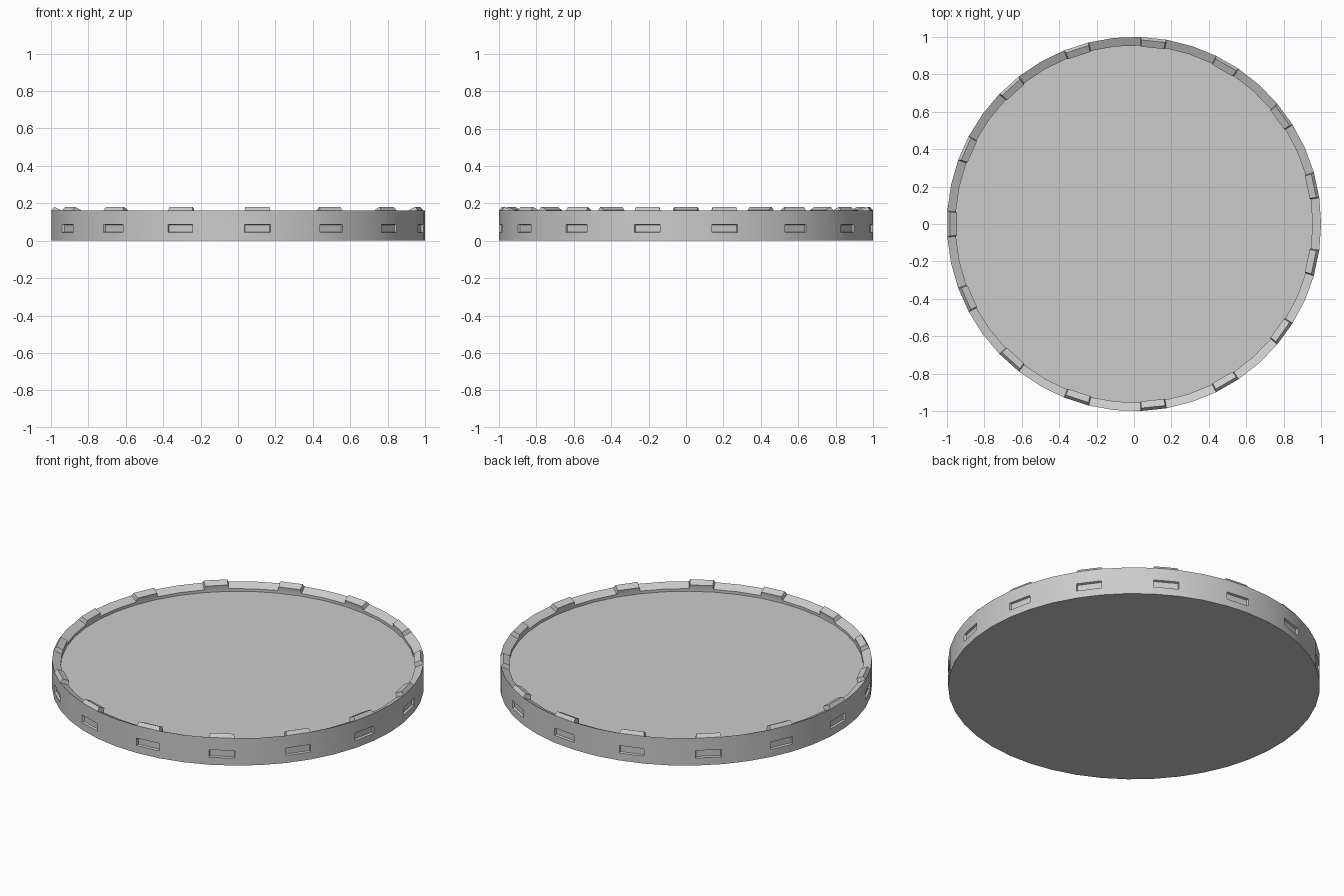
import bpy, bmesh, math

if "Cube" in bpy.data.objects:
    bpy.data.objects.remove(bpy.data.objects["Cube"])

SIDES = 45  # every third side carries a slot and a raised tab


def ring(bm, radius, z):
    start = math.radians(176)
    return [bm.verts.new((radius * math.cos(start + math.tau * i / SIDES),
                          radius * math.sin(start + math.tau * i / SIDES), z))
            for i in range(SIDES)]


def finish(bm, name):
    mesh = bpy.data.meshes.new(name)
    bm.to_mesh(mesh)
    bm.free()
    obj = bpy.data.objects.new(name, mesh)
    bpy.context.collection.objects.link(obj)
    bpy.ops.object.select_all(action='DESELECT')
    obj.select_set(True)
    bpy.context.view_layer.objects.active = obj
    bpy.ops.object.shade_smooth_by_angle(angle=math.radians(20))
    return obj


# Round body: outer wall, inward-sloping rim, small inner step
bm = bmesh.new()
profile = [(1, 0), (1, 0.044), (1, 0.088), (1, 0.162), (0.954, 0.14), (0.954, 0.124)]
rings = [ring(bm, r, z) for r, z in profile]
bands = []
for low, high in zip(rings, rings[1:]):
    bands.append([bm.faces.new((low[i], low[(i + 1) % SIDES],
                                high[(i + 1) % SIDES], high[i]))
                  for i in range(SIDES)])
bm.faces.new(list(reversed(rings[0])))
bm.normal_update()

# Recessed slots around the wall
bmesh.ops.inset_individual(bm, faces=bands[1][::3], thickness=0.005, depth=-0.012)
# Raised tapered tabs on the rim
bmesh.ops.inset_individual(bm, faces=bands[3][::3], thickness=0.008, depth=0.024)
finish(bm, "tray_body")

# Flat recessed floor
bm = bmesh.new()
bm.faces.new(ring(bm, 0.954, 0.124))
finish(bm, "tray_floor")
